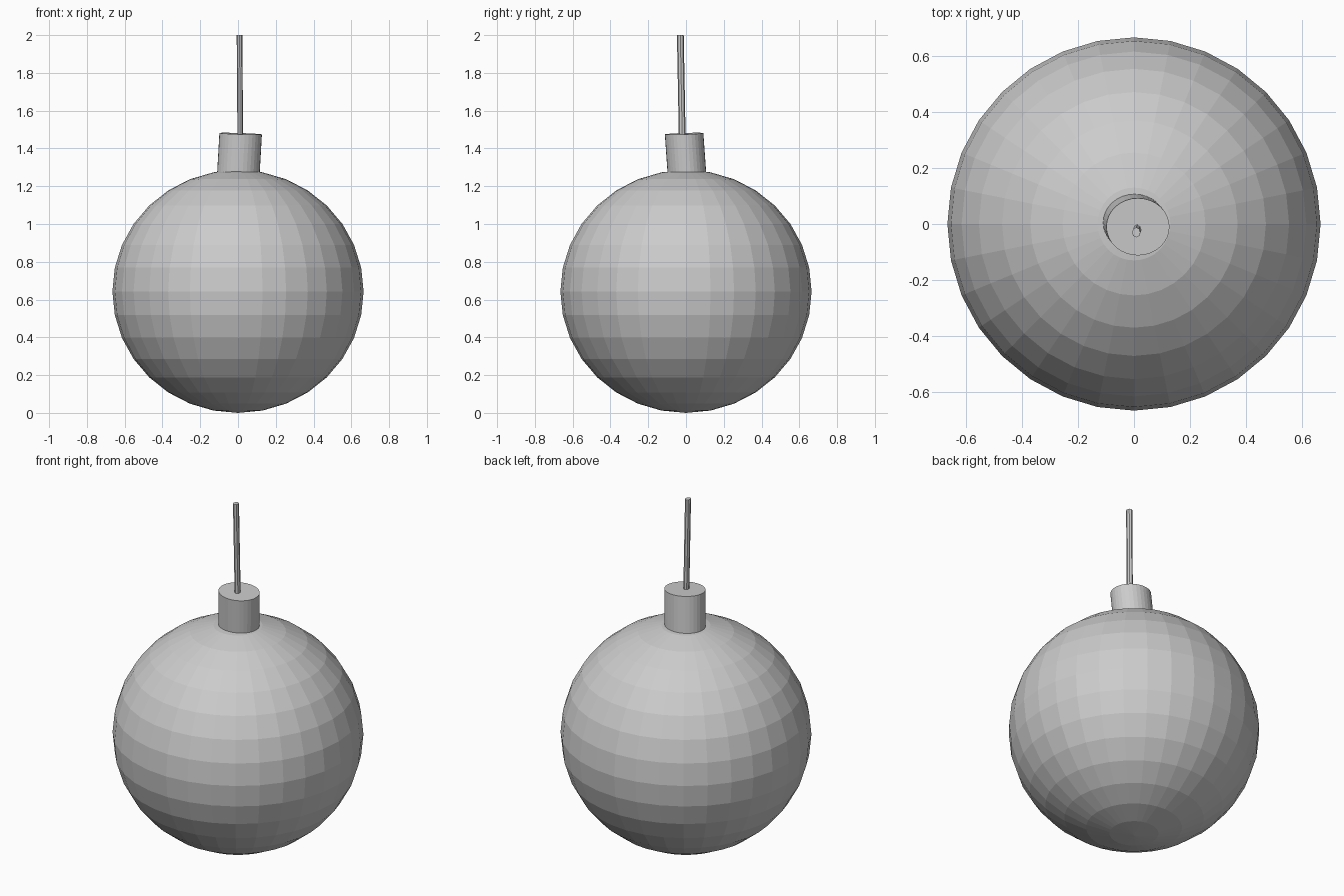
import bpy
import bmesh
from mathutils import Matrix, Vector

default = bpy.data.objects.get("Cube")
if default:
    bpy.data.objects.remove(default, do_unlink=True)

grey = bpy.data.materials.new("plain grey")
grey.use_nodes = True
colour = (0.6, 0.6, 0.6, 1.0)
grey.diffuse_color = colour
grey.node_tree.nodes["Principled BSDF"].inputs["Base Color"].default_value = colour


def finish(name, bm):
    mesh = bpy.data.meshes.new(name)
    bm.to_mesh(mesh)
    bm.free()
    mesh.materials.append(grey)
    obj = bpy.data.objects.new(name, mesh)
    bpy.context.collection.objects.link(obj)
    return obj


def leaning_rod(name, sides, rx, ry, bottom, top, tilt=(0, 0)):
    """Elliptical rod between two centres, its end caps sloped by tilt."""
    bm = bmesh.new()
    bmesh.ops.create_cone(bm, cap_ends=True, segments=sides,
                          radius1=1, radius2=1, depth=1)
    low, high = Vector(bottom), Vector(top)
    for v in bm.verts:
        x, y = v.co.x * rx, v.co.y * ry
        centre = low.lerp(high, v.co.z + 0.5)
        v.co = centre + Vector((x, y, x * tilt[0] + y * tilt[1]))
    return finish(name, bm)


# Faceted, slightly flattened globe
bm = bmesh.new()
bmesh.ops.create_uvsphere(bm, u_segments=32, v_segments=16, radius=1)
bm.transform(Matrix.Translation((0, 0, 0.643)) @ Matrix.Diagonal((0.665, 0.665, 0.643, 1)))
finish("globe", bm)

# Leaning cap on the globe
leaning_rod("cap", 32, 0.1125, 0.102, (0.002, 0.005, 1.265),
            (0.014, -0.01, 1.478), (-0.035, 0.035))

# Thin hanging cord
leaning_rod("cord", 8, 0.015, 0.018, (0.012, -0.02, 1.46),
            (0.008, -0.03, 2.0))
